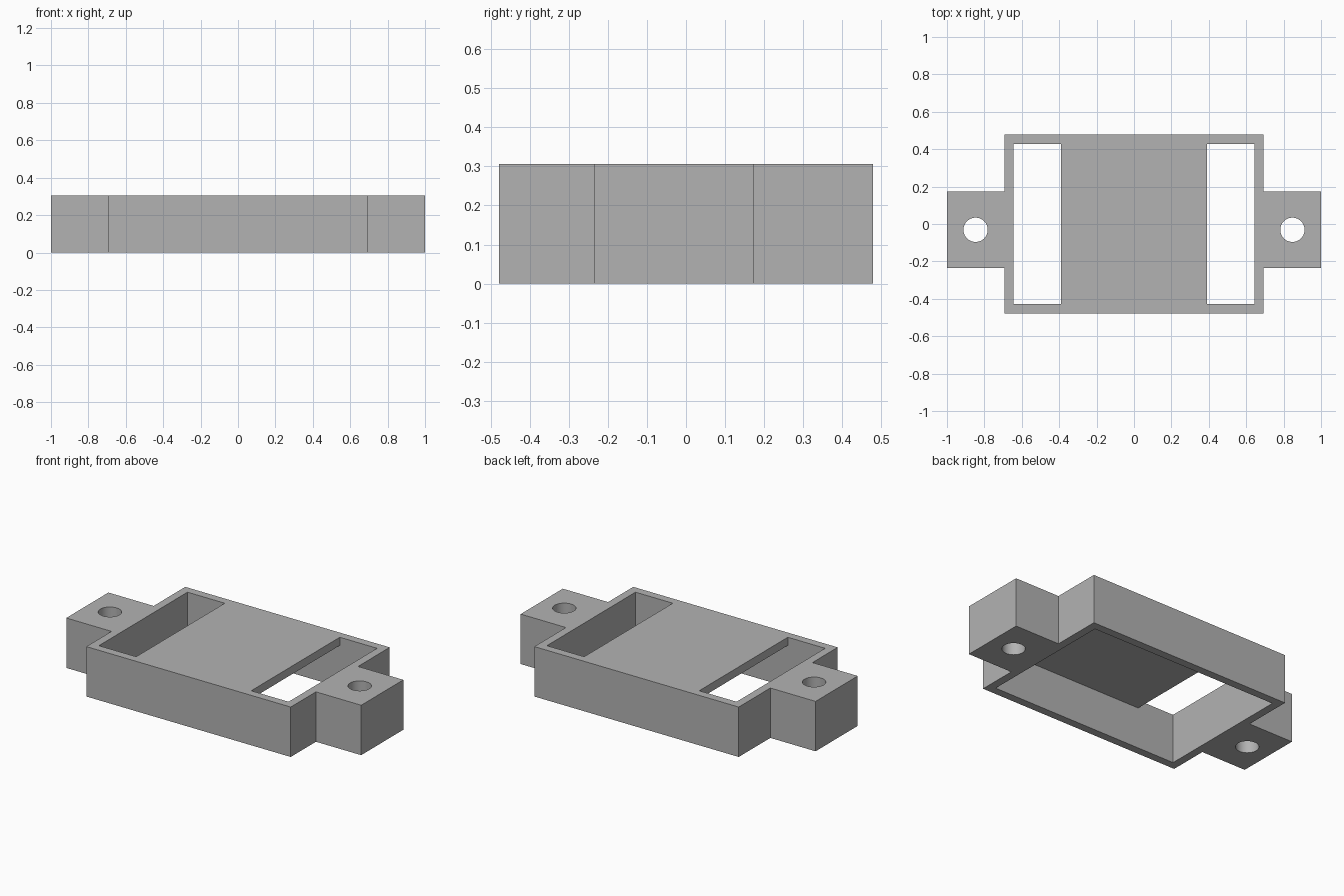
import bpy, bmesh
from mathutils import Vector

if "Cube" in bpy.data.objects:
    bpy.data.objects.remove(bpy.data.objects["Cube"], do_unlink=True)

HEIGHT, PLATE = 0.306, 0.05          # overall height, top plate thickness
BODY_X, BODY_Y, WALL = 0.693, 0.479, 0.05
TAB_LOW, TAB_HIGH = -0.235, 0.173    # tabs sit slightly off centre
HOLE_X, HOLE_RADIUS = 0.847, 0.065
SLOT_X = 0.39                        # inner edge of each slot

grey = bpy.data.materials.new("grey plastic")
grey.use_nodes = True
color = (0.45, 0.45, 0.45, 1)
grey.diffuse_color = color
grey.node_tree.nodes["Principled BSDF"].inputs["Base Color"].default_value = color


def prism(name, points, sweep):
    """Extrude a closed profile along a vector."""
    bm = bmesh.new()
    face = bm.faces.new([bm.verts.new(p) for p in points])
    result = bmesh.ops.extrude_face_region(bm, geom=[face], use_keep_orig=True)
    moved = [v for v in result["geom"] if isinstance(v, bmesh.types.BMVert)]
    bmesh.ops.translate(bm, verts=moved, vec=Vector(sweep))
    bmesh.ops.recalc_face_normals(bm, faces=bm.faces)
    mesh = bpy.data.meshes.new(name)
    bm.to_mesh(mesh)
    bm.free()
    mesh.materials.append(grey)
    obj = bpy.data.objects.new(name, mesh)
    bpy.context.collection.objects.link(obj)
    return obj


def cut(target, cutter):
    """Subtract the cutter for good and discard it."""
    cutter.hide_render = True
    mod = target.modifiers.new("cut", "BOOLEAN")
    mod.operation, mod.solver, mod.object = "DIFFERENCE", "EXACT", cutter
    bpy.context.view_layer.objects.active = target
    bpy.ops.object.modifier_apply(modifier=mod.name)
    bpy.data.objects.remove(cutter, do_unlink=True)


# Housing with a mounting tab on each side
right = [(BODY_X, -BODY_Y), (BODY_X, TAB_LOW), (1, TAB_LOW),
         (1, TAB_HIGH), (BODY_X, TAB_HIGH), (BODY_X, BODY_Y)]
outline = right + [(-x, y) for x, y in reversed(right)]
housing = prism("mounting_housing", [(x, y, 0) for x, y in outline], (0, 0, HEIGHT))

# Hollow underside, open through the top at both slots
inner_x, inner_y = BODY_X - WALL, BODY_Y - WALL
half = [(inner_x, -0.1), (inner_x, HEIGHT + 0.1),
        (SLOT_X, HEIGHT + 0.1), (SLOT_X, HEIGHT - PLATE)]
section = half + [(-x, z) for x, z in reversed(half)]
cut(housing, prism("cavity_cutter", [(x, -inner_y, z) for x, z in section],
                   (0, 2 * inner_y, 0)))

# Screw holes
for side in (-1, 1):
    bpy.ops.mesh.primitive_cylinder_add(
        vertices=48, radius=HOLE_RADIUS, depth=1,
        location=(side * HOLE_X, (TAB_LOW + TAB_HIGH) / 2, HEIGHT / 2))
    hole = bpy.context.object
    hole.data.materials.append(grey)
    cut(housing, hole)

# Smooth the hole walls, keep all corners sharp
bpy.ops.object.select_all(action="DESELECT")
housing.select_set(True)
bpy.context.view_layer.objects.active = housing
bpy.ops.object.shade_smooth_by_angle(angle=0.5)
